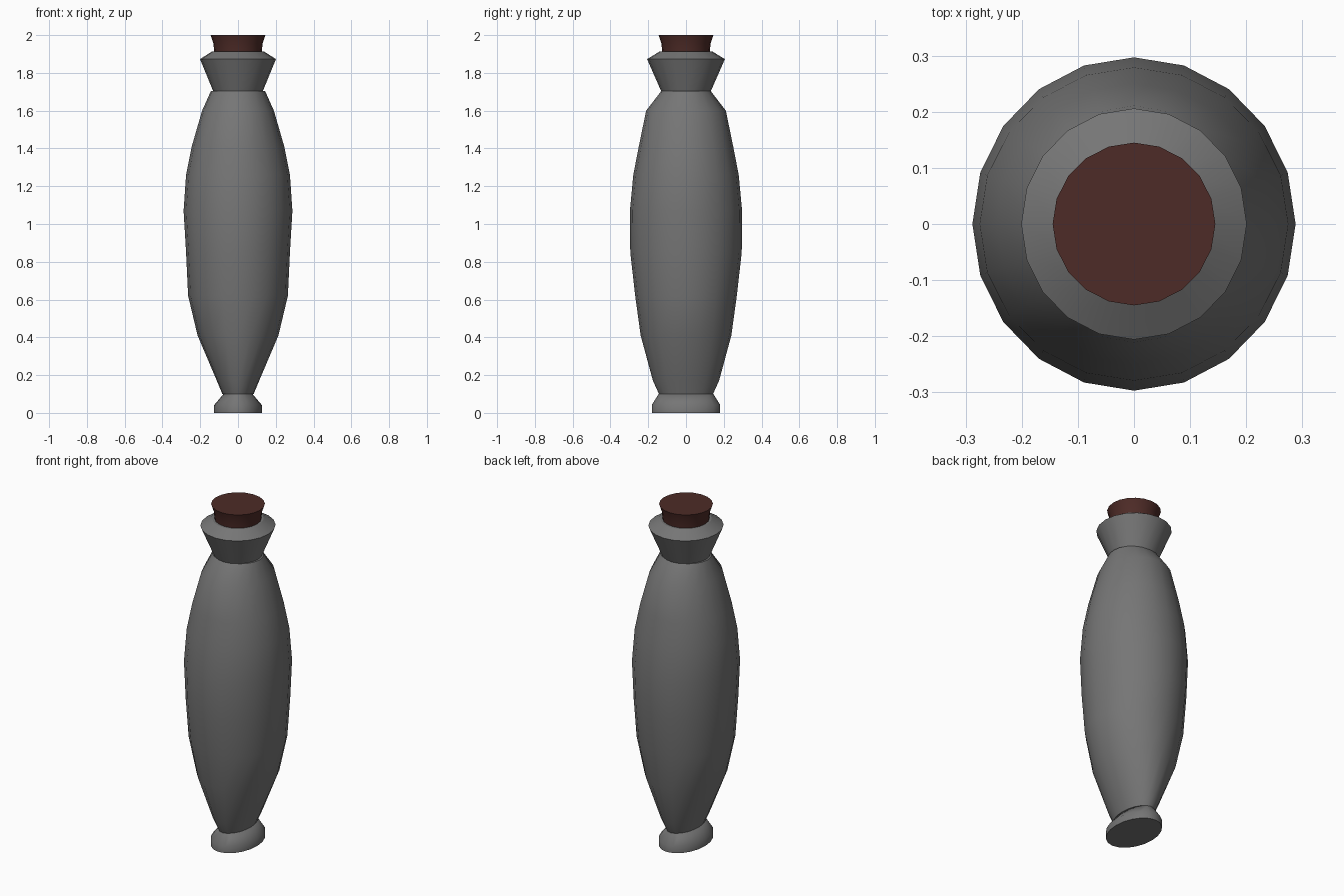
import bpy, bmesh, math

if "Cube" in bpy.data.objects:
    bpy.data.objects.remove(bpy.data.objects["Cube"])

SIDES = 20
mats = {}


def material(name, color):
    mat = bpy.data.materials.new(name)
    mat.diffuse_color = color
    mat.use_nodes = True
    mat.node_tree.nodes["Principled BSDF"].inputs["Base Color"].default_value = mat.diffuse_color
    return mat


DARK_GREY = material("dark_grey", (0.18, 0.18, 0.18, 1.0))
BROWN = material("brown", (0.075, 0.024, 0.02, 1.0))


def loft(name, rings, mat, smooth_angle=30):
    """Stack elliptical rings (z, x radius, y radius) into a capped solid."""
    bm = bmesh.new()
    loops = []
    for z, rx, ry in rings:
        loops.append([bm.verts.new((rx * math.cos(2 * math.pi * i / SIDES),
                                    ry * math.sin(2 * math.pi * i / SIDES), z))
                      for i in range(SIDES)])
    for a, b in zip(loops, loops[1:]):
        for i in range(SIDES):
            j = (i + 1) % SIDES
            bm.faces.new((a[i], a[j], b[j], b[i]))
    bm.faces.new(loops[0][::-1])
    bm.faces.new(loops[-1])
    bmesh.ops.recalc_face_normals(bm, faces=bm.faces[:])
    mesh = bpy.data.meshes.new(name)
    bm.to_mesh(mesh)
    bm.free()
    mesh.materials.append(mat)
    obj = bpy.data.objects.new(name, mesh)
    bpy.context.collection.objects.link(obj)
    # smooth sides, sharp rims
    bpy.ops.object.select_all(action='DESELECT')
    obj.select_set(True)
    bpy.context.view_layer.objects.active = obj
    bpy.ops.object.shade_smooth_by_angle(angle=math.radians(smooth_angle))
    return obj


# Flattened foot, its side blending softly into the waist
loft("foot", [(0.0, 0.126, 0.181), (0.042, 0.126, 0.181), (0.1, 0.077, 0.145)],
     DARK_GREY, 55)

# Long swelling body, oval at the bottom and round at the top
loft("body", [
    (0.1, 0.083, 0.143), (0.17, 0.112, 0.175), (0.41, 0.214, 0.24),
    (0.62, 0.264, 0.269), (0.85, 0.275, 0.295), (1.07, 0.288, 0.297),
    (1.26, 0.275, 0.279), (1.41, 0.245, 0.25), (1.6, 0.19, 0.211),
    (1.705, 0.143, 0.13)], DARK_GREY, 40)

# Flared collar
loft("collar", [(1.7, 0.13, 0.13), (1.873, 0.201, 0.206), (1.913, 0.138, 0.14)],
     DARK_GREY)

# Cork stopper
loft("cork", [(1.9, 0.125, 0.125), (1.955, 0.13, 0.13), (2.0, 0.145, 0.145)], BROWN)
